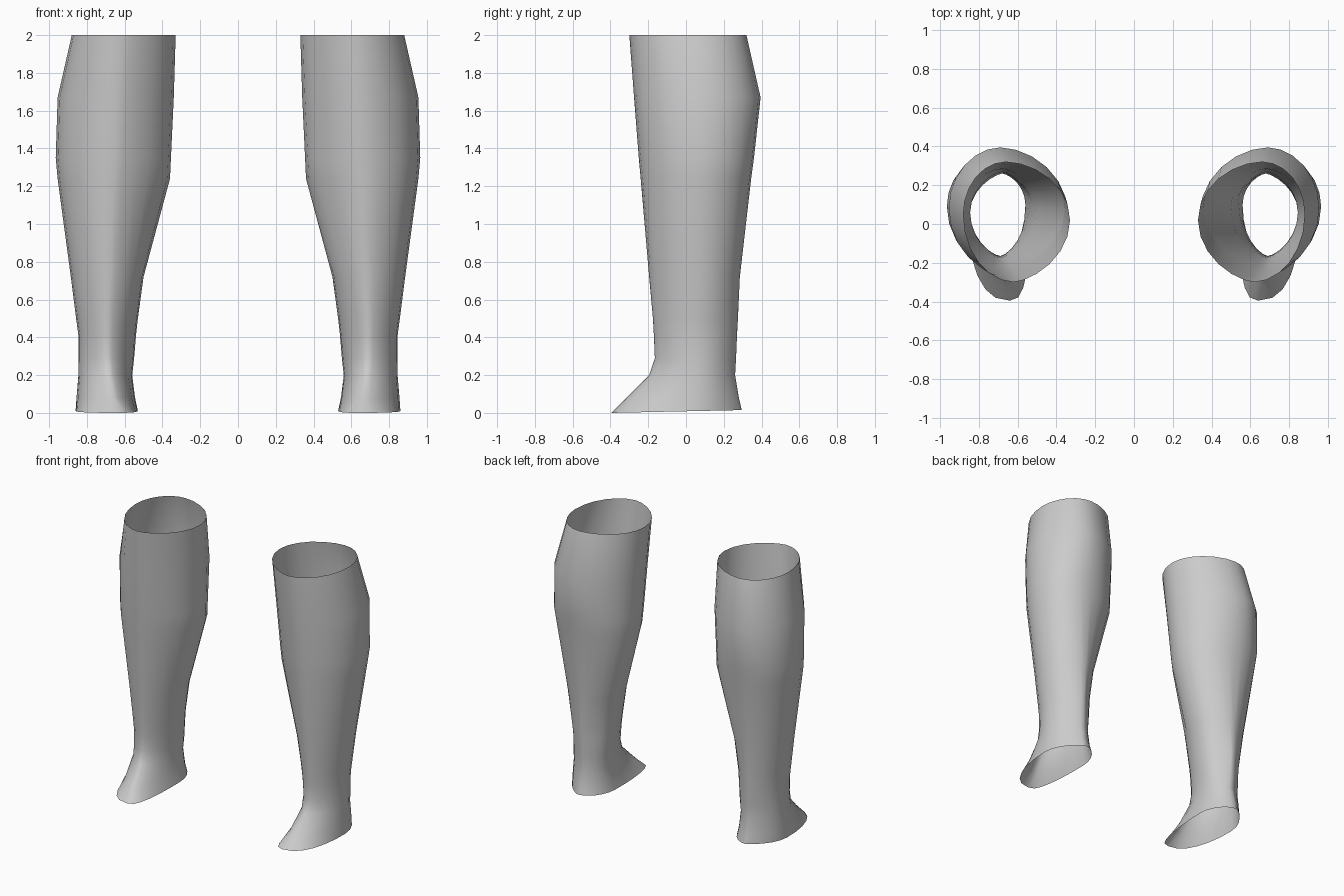
import bpy, bmesh
from math import sin, cos, pi, radians

cube = bpy.data.objects.get("Cube")
if cube:
    bpy.data.objects.remove(cube)

SIDES = 24

grey = bpy.data.materials.new("plain grey")
grey.use_nodes = True
grey.diffuse_color = (0.6, 0.6, 0.6, 1)
grey.node_tree.nodes["Principled BSDF"].inputs["Base Color"].default_value = (0.6, 0.6, 0.6, 1)

# Cross-sections of the left leg, top to sole:
# height, (inner x, y), (outer x, y), (front x, y), (back x, y),
# then pinch of the quarters front inner, front outer, back inner, back outer
# (above 1 is flattened, below 1 is full)
SECTIONS = [
    (2.00, (0.33, 0.02), (0.88, 0.05), (0.62, -0.30), (0.66, 0.32), (1.3, 1.05, 1.1, 1)),
    (1.67, (0.34, 0.05), (0.955, 0.08), (0.64, -0.275), (0.69, 0.395), (1.4, 1.1, 1.1, 1.05)),
    (1.35, (0.355, 0.07), (0.965, 0.09), (0.65, -0.25), (0.69, 0.36), (1.45, 1.1, 1, 0.9)),
    (1.24, (0.36, 0.08), (0.955, 0.08), (0.66, -0.24), (0.69, 0.345), (1.45, 1.1, 0.95, 0.95)),
    (0.72, (0.50, 0.09), (0.885, 0.07), (0.68, -0.195), (0.68, 0.285), (1.3, 1.25, 1.3, 1.2)),
    (0.50, (0.53, 0.10), (0.857, 0.06), (0.69, -0.175), (0.68, 0.275), (1.3, 1.35, 1.7, 1.3)),
    (0.41, (0.54, 0.11), (0.845, 0.06), (0.69, -0.17), (0.68, 0.27), (1.3, 1.35, 1.7, 1.35)),
    (0.29, (0.55, 0.11), (0.845, 0.06), (0.69, -0.165), (0.68, 0.265), (1.3, 1.35, 1.5, 1.4)),
    (0.20, (0.56, 0.10), (0.845, 0.06), (0.68, -0.195), (0.68, 0.26), (1.35, 1.35, 1.3, 1.45)),
    (0.08, (0.545, 0.09), (0.855, 0.05), (0.66, -0.315), (0.69, 0.28), (1.2, 1.2, 1.2, 1.6)),
    (0.00, (0.53, 0.08), (0.86, 0.04), (0.64, -0.395), (0.69, 0.295), (0.7, 0.8, 1.1, 1.7)),
]


def ring_points(z, inner, outer, front, back, pinches):
    """Closed outline from four quarter curves joining the extreme points."""
    points = []
    for k in range(SIDES):
        a = 2 * pi * k / SIDES
        c, s = cos(a), sin(a)
        flank = outer if c >= 0 else inner
        end = back if s >= 0 else front
        pinch = pinches[2 * (s >= 0) + (c >= 0)]
        x = end[0] + abs(c) ** pinch * (flank[0] - end[0])
        y = flank[1] + abs(s) * (end[1] - flank[1])
        lift = 0.015 * (y - front[1]) / (back[1] - front[1]) if z == 0 else 0
        points.append((x, y, z + lift))
    return points


def make_leg(name, side):
    bm = bmesh.new()
    rings = []
    for section in SECTIONS:
        rings.append([bm.verts.new((side * x, y, z)) for x, y, z in ring_points(*section)])
    # Open tube: no cap at the knee or the sole
    for upper, lower in zip(rings, rings[1:]):
        for k in range(SIDES):
            n = (k + 1) % SIDES
            face = [upper[k], lower[k], lower[n], upper[n]]
            bm.faces.new(face if side > 0 else face[::-1])
    mesh = bpy.data.meshes.new(name)
    bm.to_mesh(mesh)
    bm.free()
    mesh.materials.append(grey)
    leg = bpy.data.objects.new(name, mesh)
    bpy.context.collection.objects.link(leg)
    bpy.ops.object.select_all(action='DESELECT')
    leg.select_set(True)
    bpy.context.view_layer.objects.active = leg
    bpy.ops.object.shade_smooth_by_angle(angle=radians(60))


# Both lower legs, mirrored across the middle
make_leg("left_lower_leg", 1)
make_leg("right_lower_leg", -1)
